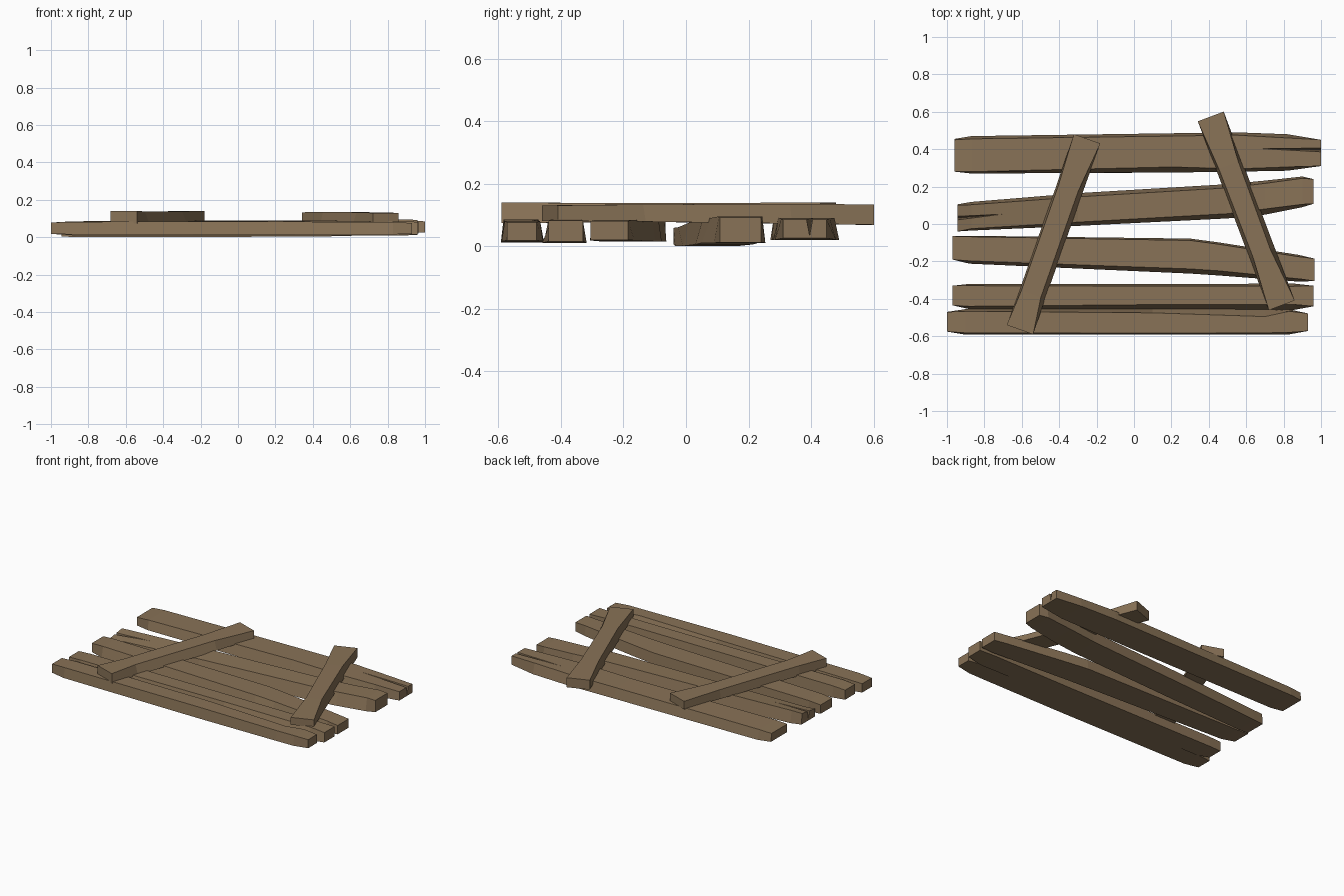
import bpy, bmesh, math
from mathutils import Matrix

wood = bpy.data.materials.new("weathered_brown_wood")
wood.diffuse_color = (0.25, 0.17, 0.095, 1)


def make_object(name, bm):
    bmesh.ops.recalc_face_normals(bm, faces=bm.faces[:])
    mesh = bpy.data.meshes.new(name)
    bm.to_mesh(mesh)
    bm.free()
    mesh.materials.append(wood)
    ob = bpy.data.objects.new(name, mesh)
    bpy.context.collection.objects.link(ob)
    return ob


def plank(name, stations, place=None):
    """Loft of box sections: x, y low, y high, z low, z high,
    top-edge inset on each side, drop of the low-y top edge."""
    bm = bmesh.new()
    rings = []
    for x, y0, y1, z0, z1, i0, i1, drop in stations:
        pts = ((x, y0, z0), (x, y1, z0), (x, y1 - i1, z1), (x, y0 + i0, z1 - drop))
        rings.append([bm.verts.new(p) for p in pts])
    bm.faces.new(rings[0])
    bm.faces.new(rings[-1])
    for a, b in zip(rings, rings[1:]):
        for k in range(4):
            j = (k + 1) % 4
            bm.faces.new((a[k], a[j], b[j], b[k]))
    if place:
        bm.transform(place)
    return make_object(name, bm)


def split(ob, tip, end_x, y0, y1, z_low):
    """Cut a tapering crack into the end of a plank."""
    bm = bmesh.new()
    t = bm.verts.new(tip)
    a = bm.verts.new((end_x, y0, 0.12))
    b = bm.verts.new((end_x, y1, 0.12))
    c = bm.verts.new((end_x, (y0 + y1) / 2, z_low))
    for f in ((a, b, c), (t, a, b), (t, b, c), (t, c, a)):
        bm.faces.new(f)
    cutter = make_object(ob.name + "_crack_cutter", bm)
    cutter.hide_render = True
    cutter.display_type = 'WIRE'
    mod = ob.modifiers.new("crack", 'BOOLEAN')
    mod.operation = 'DIFFERENCE'
    mod.solver = 'EXACT'
    mod.object = cutter


# long boards, back to front
back = plank("back_board", [
    (-0.96, 0.28, 0.455, 0.025, 0.08, 0.00, 0.005, 0),
    (-0.87, 0.27, 0.47, 0.02, 0.085, 0.01, 0.015, 0),
    (0.20, 0.275, 0.485, 0.02, 0.09, 0.03, 0.015, 0),
    (0.55, 0.28, 0.49, 0.02, 0.09, 0.015, 0.015, 0),
    (0.82, 0.285, 0.48, 0.02, 0.088, 0.02, 0.02, 0),
    (1.00, 0.31, 0.45, 0.025, 0.085, 0.00, 0.00, 0)])
split(back, (0.62, 0.405, 0.095), 1.02, 0.378, 0.412, 0.03)

second = plank("second_board", [
    (-0.945, -0.04, 0.105, 0.005, 0.078, 0.00, 0.005, 0.02),
    (-0.87, -0.035, 0.118, 0.0, 0.08, 0.01, 0.015, 0.02),
    (-0.30, -0.01, 0.165, 0.0, 0.085, 0.02, 0.02, 0.01),
    (0.50, 0.03, 0.213, 0.005, 0.09, 0.025, 0.02, 0),
    (0.70, 0.05, 0.232, 0.01, 0.09, 0.03, 0.015, 0),
    (0.90, 0.09, 0.254, 0.01, 0.095, 0.015, 0.01, 0),
    (0.96, 0.108, 0.24, 0.012, 0.092, 0.00, 0.00, 0)])
split(second, (-0.64, 0.058, 0.09), -0.97, 0.008, 0.05, 0.012)

plank("middle_board", [
    (-0.97, -0.19, -0.065, 0.02, 0.08, 0.00, 0.00, 0),
    (-0.88, -0.212, -0.063, 0.015, 0.085, 0.015, 0.005, 0),
    (0.30, -0.265, -0.078, 0.015, 0.085, 0.025, 0.01, 0),
    (0.45, -0.275, -0.098, 0.015, 0.085, 0.025, 0.01, 0),
    (0.88, -0.308, -0.165, 0.018, 0.083, 0.015, 0.01, 0),
    (0.965, -0.305, -0.185, 0.02, 0.08, 0.00, 0.00, 0)])

plank("fourth_board", [
    (-0.97, -0.435, -0.33, 0.015, 0.08, 0.00, 0.00, 0),
    (-0.88, -0.455, -0.32, 0.01, 0.085, 0.015, 0.01, 0),
    (0.20, -0.455, -0.322, 0.01, 0.085, 0.025, 0.01, 0),
    (0.85, -0.46, -0.318, 0.01, 0.085, 0.03, 0.015, 0),
    (0.96, -0.44, -0.33, 0.015, 0.082, 0.00, 0.00, 0)])

plank("front_board", [
    (-1.00, -0.575, -0.47, 0.018, 0.078, 0.00, 0.00, 0),
    (-0.90, -0.592, -0.455, 0.015, 0.082, 0.01, 0.012, 0),
    (0.10, -0.592, -0.455, 0.012, 0.085, 0.008, 0.02, 0),
    (0.70, -0.592, -0.455, 0.015, 0.08, 0.01, 0.04, 0),
    (0.83, -0.59, -0.457, 0.015, 0.08, 0.01, 0.01, 0),
    (0.93, -0.572, -0.478, 0.018, 0.076, 0.00, 0.00, 0)])


# two slanted braces laid on top, built along x then turned into place
def turned(x, y, degrees):
    return Matrix.Translation((x, y, 0)) @ Matrix.Rotation(math.radians(degrees), 4, 'Z')


plank("left_brace", [
    (0.00, -0.075, 0.075, 0.073, 0.14, 0.00, 0.00, 0),
    (0.20, -0.073, 0.072, 0.075, 0.138, 0.025, 0.01, 0),
    (0.80, -0.073, 0.072, 0.08, 0.138, 0.025, 0.01, 0),
    (1.082, -0.075, 0.075, 0.085, 0.14, 0.00, 0.00, 0)],
    turned(-0.61, -0.565, 70.6))

plank("right_brace", [
    (0.00, -0.074, 0.074, 0.08, 0.13, 0.00, 0.00, 0),
    (0.30, -0.073, 0.073, 0.078, 0.133, 0.025, 0.02, 0),
    (0.80, -0.073, 0.073, 0.072, 0.135, 0.02, 0.015, 0),
    (1.079, -0.074, 0.074, 0.068, 0.133, 0.00, 0.00, 0)],
    turned(0.79, -0.435, 110.6))
